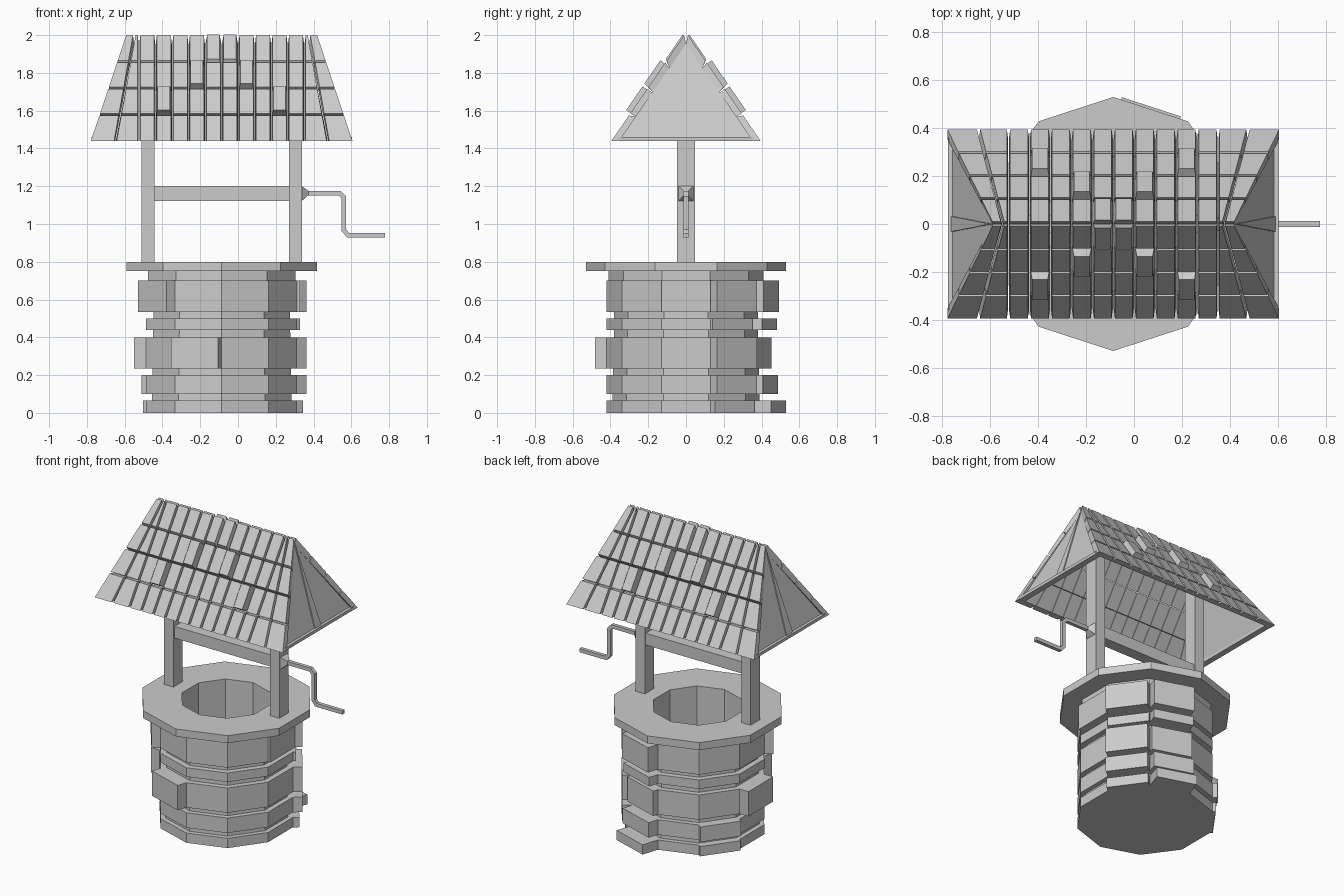
import bpy, bmesh, math
from mathutils import Vector

if "Cube" in bpy.data.objects:
    bpy.data.objects.remove(bpy.data.objects["Cube"])

CX = -0.0865  # x of the well axis


def make(name, verts, faces):
    me = bpy.data.meshes.new(name)
    bm = bmesh.new()
    vs = [bm.verts.new(v) for v in verts]
    for f in faces:
        bm.faces.new([vs[i] for i in f])
    bmesh.ops.recalc_face_normals(bm, faces=bm.faces)
    bm.to_mesh(me)
    bm.free()
    ob = bpy.data.objects.new(name, me)
    bpy.context.collection.objects.link(ob)
    return ob


def add_prism(verts, faces, low, high):
    """Closed solid between two matching polygons."""
    n, b = len(low), len(verts)
    verts += low + high
    faces.append([b + i for i in range(n)])
    faces.append([b + n + i for i in range(n)])
    for i in range(n):
        j = (i + 1) % n
        faces.append([b + i, b + j, b + n + j, b + n + i])


def prism(name, low, high):
    v, f = [], []
    add_prism(v, f, low, high)
    return make(name, v, f)


def box(name, x0, x1, y0, y1, z0, z1):
    q = [(x0, y0), (x1, y0), (x1, y1), (x0, y1)]
    return prism(name, [(x, y, z0) for x, y in q], [(x, y, z1) for x, y in q])


def corner(r, k, z=0.0):
    a = math.radians(18 + 36 * k)
    return Vector((CX + r * math.cos(a), r * math.sin(a), z))


def lathe(name, profile, closed):
    """Ten-sided revolve; an open profile gets its ends capped."""
    n = len(profile)
    verts = [corner(r, k, z) for r, z in profile for k in range(10)]
    faces = []
    for i in range(n if closed else n - 1):
        j = (i + 1) % n
        for k in range(10):
            m = (k + 1) % 10
            faces.append([i * 10 + k, i * 10 + m, j * 10 + m, j * 10 + k])
    if not closed:
        faces.append(list(range(10)))
        faces.append([(n - 1) * 10 + k for k in range(10)])
    return make(name, verts, faces)


# Inner wall (mortar) with shaft, and the flat rim
lathe("well_core", [(0.39, 0), (0.38, 0.52), (0.38, 0.69), (0.41, 0.69), (0.41, 0.76),
                    (0.28, 0.76), (0.28, 0.03)], False)
lathe("well_rim", [(0.53, 0.75), (0.53, 0.80), (0.28, 0.80), (0.28, 0.75)], True)

# Stone courses: height range and {side index: how far that stone sticks out}
courses = [
    (0.0, 0.065, {2: 0.115, 1: 0.04, 4: 0.02}),
    (0.10, 0.20, {2: 0.07, 1: 0.06, 4: 0.03}),
    (0.235, 0.40, {2: 0.035, 1: 0.06, 5: 0.065, 7: 0.065}),
    (0.44, 0.50, {2: 0.065, 1: 0.02}),
    (0.535, 0.70, {2: 0.075, 1: 0.06, 0: 0.015, 6: 0.055}),
]
for c, (z0, z1, out) in enumerate(courses):
    v, f = [], []
    for k in range(10):
        a = math.radians(36 * k)
        nrm = Vector((math.cos(a), math.sin(a), 0))
        d = out.get(k, 0.0)
        p, q = corner(0.42, k - 1), corner(0.42, k)
        quad = [p - nrm * 0.06, p + nrm * d, q + nrm * d, q - nrm * 0.06]
        add_prism(v, f, [w + Vector((0, 0, z0)) for w in quad],
                  [w + Vector((0, 0, z1)) for w in quad])
    make("stone_course_%d" % (c + 1), v, f)

# Posts and winding beam
box("left_post", -0.51, -0.442, -0.048, 0.048, 0.79, 1.87)
box("right_post", 0.27, 0.338, -0.048, 0.048, 0.79, 1.87)
box("winding_beam", -0.445, 0.275, -0.038, 0.038, 1.122, 1.20)


# Crank hub and bent handle
def square(x, r, zc):
    return [(x, -r, zc - r), (x, r, zc - r), (x, r, zc + r), (x, -r, zc + r)]


prism("crank_hub", square(0.335, 0.042, 1.161), square(0.372, 0.012, 1.164))
path = [Vector(p) for p in [(0.34, 1.163), (0.538, 1.163), (0.561, 1.14),
                            (0.561, 0.966), (0.583, 0.941), (0.777, 0.941)]]
hw = 0.012
left, right = [], []
for i, p in enumerate(path):
    d0 = (p - path[i - 1]).normalized() if i else (path[1] - p).normalized()
    d1 = (path[i + 1] - p).normalized() if i < len(path) - 1 else d0
    t = (d0 + d1).normalized()
    n = Vector((-t.y, t.x)) * hw / max(0.5, t.dot(d0))
    left.append(p + n)
    right.append(p - n)
verts, faces = [], []
for a, b in zip(left, right):
    verts += [(a.x, -hw, a.y), (a.x, hw, a.y), (b.x, hw, b.y), (b.x, -hw, b.y)]
for i in range(len(path) - 1):
    for j in range(4):
        m = (j + 1) % 4
        faces.append([i * 4 + j, i * 4 + m, i * 4 + 4 + m, i * 4 + 4 + j])
faces += [[0, 1, 2, 3], [len(verts) - 4 + j for j in range(4)]]
make("crank_handle", verts, faces)


# Roof: columns are given as half-widths (at eave, at ridge)
def outer(x, t, s):
    return Vector((CX + x, s * (0.395 - 0.385 * t), 1.44 + 0.56 * t))


def under(x, t, s):
    return Vector((CX + x, s * (0.353 - 0.353 * t), 1.44 + 0.513 * t))


edges = [(-0.6925, -0.505), (-0.5625, -0.4625)]
edges += [(0.0875 * k,) * 2 for k in range(-5, 6)]
edges += [(0.5625, 0.4625), (0.6925, 0.505)]
raised = {(3, 6): 0.008, (3, 7): 0.008, (2, 5): 0.028, (2, 8): 0.028,
          (1, 3): 0.028, (1, 10): 0.028}
for s, name in ((-1, "front_roof_tiles"), (1, "back_roof_tiles")):
    nrm = Vector((0, s * 0.824, 0.566))
    v, f = [], []
    for row in range(4):
        for c in range(len(edges) - 1):
            def quad(fn, gx, gt):
                t0, t1 = row / 4 + gt, (row + 1) / 4 - gt
                if row == 3:
                    t1 = 1.0
                if row == 0:
                    t0 = 0.0
                g0 = 0 if c == 0 else gx
                g1 = 0 if c == len(edges) - 2 else gx
                out = []
                for e, t, g in ((c, t0, g0), (c + 1, t0, -g1), (c + 1, t1, -g1), (c, t1, g0)):
                    a, b = edges[e]
                    out.append(fn(a + (b - a) * t + g, t, s))
                return out
            h = raised.get((row, c), 0.0)
            g = 0.011 if h else 0.007
            add_prism(v, f, quad(under, 0.0015, 0.002),
                      [p + nrm * h for p in quad(outer, g, g * 1.3)])
    make(name, v, f)

# Gable panels with a tapering batten and a bottom rail
for s, side in ((-1, "left"), (1, "right")):
    def tri(hy, inset, z0=1.445, z1=1.955):
        def gx(z):
            return CX + s * (0.6925 - 0.1875 * (z - 1.44) / 0.56 - inset)
        return [(gx(z0), -hy, z0), (gx(z0), hy, z0), (gx(z1), 0, z1)]
    prism(side + "_gable_panel", tri(0.352, 0.035), tri(0.352, 0.015))
    prism(side + "_gable_batten", tri(0.033, 0.03), tri(0.033, 0.008))
    x0, x1 = sorted((CX + s * 0.65, CX + s * 0.69))
    box(side + "_gable_rail", x0, x1, -0.36, 0.36, 1.44, 1.46)
